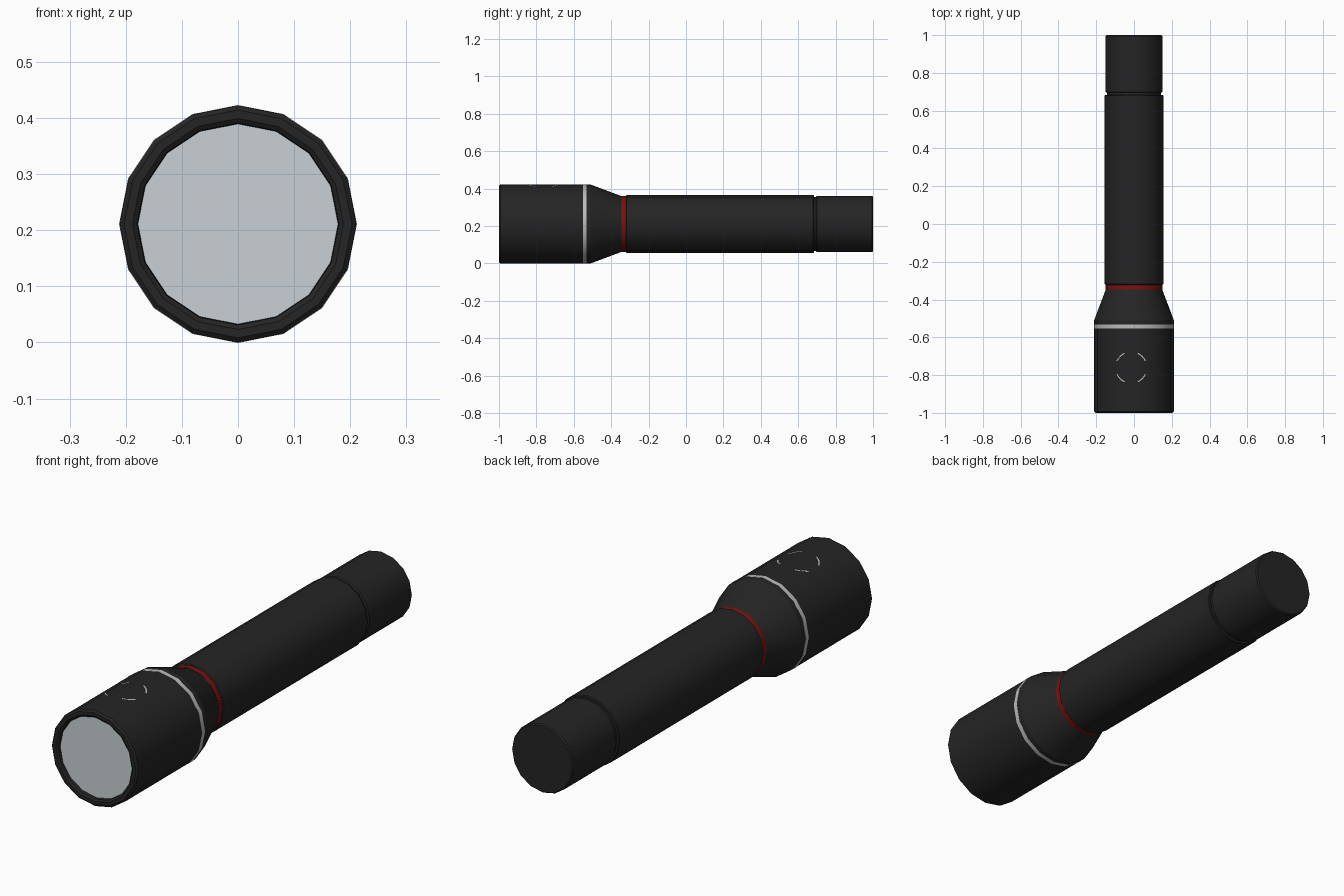
import bpy, bmesh, math

if "Cube" in bpy.data.objects:
    bpy.data.objects.remove(bpy.data.objects["Cube"])

CZ = 0.211      # height of the long axis
SIDES = 16


def material(name, rgb):
    m = bpy.data.materials.new(name)
    m.diffuse_color = (*rgb, 1.0)
    m.use_nodes = True
    m.node_tree.nodes["Principled BSDF"].inputs["Base Color"].default_value = m.diffuse_color
    return m


black = material("black_plastic", (0.018, 0.018, 0.018))
red = material("red", (0.2, 0.006, 0.006))
glass = material("pale_glass", (0.58, 0.63, 0.66))
grey = material("light_grey", (0.5, 0.5, 0.5))


def finish(name, bm, mat):
    bmesh.ops.recalc_face_normals(bm, faces=bm.faces[:])
    me = bpy.data.meshes.new(name)
    bm.to_mesh(me)
    bm.free()
    for p in me.polygons:
        p.use_smooth = True
    me.set_sharp_from_angle(angle=math.radians(30))
    me.materials.append(mat)
    ob = bpy.data.objects.new(name, me)
    bpy.context.collection.objects.link(ob)
    return ob


def lathe(name, profile, mat, closed=False):
    """Turn (y, radius) points about the long axis; ends capped unless closed."""
    bm = bmesh.new()
    rings = []
    for y, r in profile:
        rings.append([bm.verts.new((r * math.sin(2 * math.pi * i / SIDES), y,
                                    CZ + r * math.cos(2 * math.pi * i / SIDES)))
                      for i in range(SIDES)])
    pairs = list(zip(rings, rings[1:]))
    if closed:
        pairs.append((rings[-1], rings[0]))
    for a, b in pairs:
        for i in range(SIDES):
            j = (i + 1) % SIDES
            bm.faces.new((a[i], a[j], b[j], b[i]))
    if not closed:
        bm.faces.new(rings[0])
        bm.faces.new(rings[-1])
    return finish(name, bm, mat)


# Head with rounded rim and shallow recess for the lens
lathe("head", [(-0.972, 0.177), (-0.994, 0.180), (-1.0, 0.188), (-1.0, 0.203),
               (-0.993, 0.211), (-0.51, 0.211), (-0.51, 0.15), (-0.972, 0.15)],
      black, closed=True)
lathe("lens", [(-0.982, 0.1785), (-0.965, 0.1785)], glass)

# Neck, red band, handle, groove and tail cap
lathe("neck", [(-0.51, 0.211), (-0.345, 0.149)], black)
lathe("red_band", [(-0.346, 0.1505), (-0.32, 0.1505)], red)
lathe("handle", [(-0.322, 0.151), (-0.318, 0.155), (0.68, 0.155), (0.684, 0.152)], black)
lathe("groove", [(0.68, 0.144), (0.705, 0.144)], black)
lathe("tail_cap", [(0.695, 0.146), (0.700, 0.151), (0.994, 0.151), (1.0, 0.146)], black)

# Thin grey band round the head
lathe("grey_band", [(-0.552, 0.212), (-0.532, 0.212), (-0.532, 0.205), (-0.552, 0.205)],
      grey, closed=True)

# Broken outline of the switch, lying on the top of the head
bm = bmesh.new()
slope = math.tan(math.pi / SIDES)
for k in range(4):
    mid = math.pi / 4 + k * math.pi / 2
    prev = None
    for s in range(5):
        a = mid + math.radians(-20 + 10 * s)
        cur = []
        for r in (0.080, 0.086):
            x, y = -0.015 + r * math.cos(a), -0.76 + r * math.sin(a)
            top = CZ + 0.211 - slope * abs(x)
            if abs(x) > 0.0807:
                top -= (abs(x) - 0.0807) * 0.47
            cur += [bm.verts.new((x, y, top + 0.0008)), bm.verts.new((x, y, top - 0.003))]
        i_t, i_b, o_t, o_b = cur
        if prev:
            p = prev
            for f in ((p[0], p[2], o_t, i_t), (p[1], i_b, o_b, p[3]),
                      (p[0], i_t, i_b, p[1]), (p[2], p[3], o_b, o_t)):
                bm.faces.new(f)
        prev = cur
finish("switch_outline", bm, grey)
